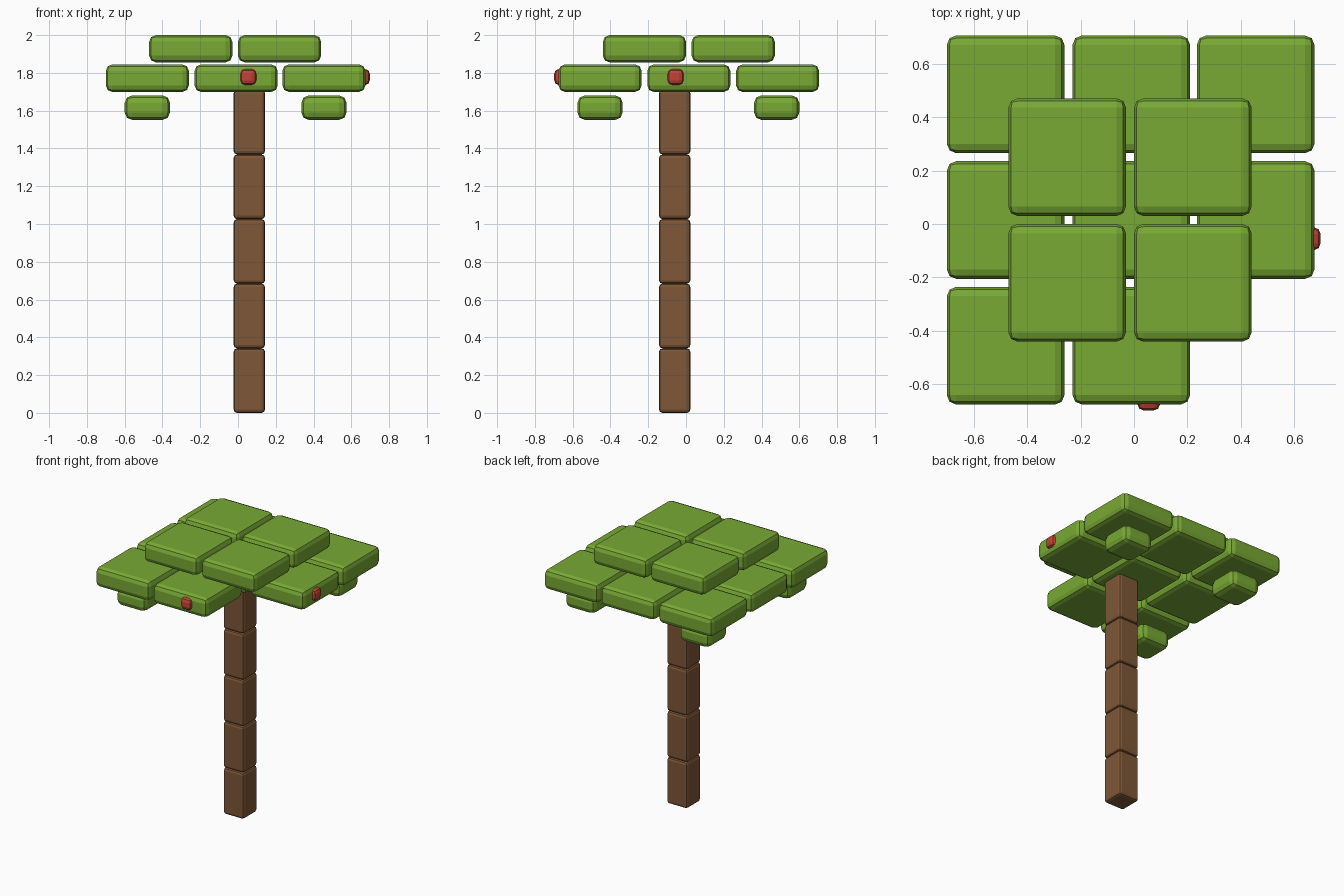
import bpy, bmesh

cube = bpy.data.objects.get("Cube")
if cube:
    bpy.data.objects.remove(cube)


def make_material(name, rgb):
    mat = bpy.data.materials.new(name)
    mat.use_nodes = True
    color = (*rgb, 1)
    mat.diffuse_color = color
    mat.node_tree.nodes["Principled BSDF"].inputs["Base Color"].default_value = color
    return mat


leaf = make_material("leaf green", (0.19, 0.40, 0.035))
bark = make_material("bark brown", (0.21, 0.095, 0.038))
red = make_material("fruit red", (0.55, 0.055, 0.035))


def block(name, center, size, bevel, mat):
    """Box with edges rounded in two flat steps."""
    bm = bmesh.new()
    bmesh.ops.create_cube(bm, size=1)
    bmesh.ops.scale(bm, vec=size, verts=bm.verts)
    bmesh.ops.bevel(bm, geom=bm.edges[:], offset=bevel, segments=2,
                    profile=0.5, affect='EDGES', clamp_overlap=True)
    mesh = bpy.data.meshes.new(name)
    bm.to_mesh(mesh)
    bm.free()
    mesh.materials.append(mat)
    obj = bpy.data.objects.new(name, mesh)
    obj.location = center
    bpy.context.collection.objects.link(obj)
    return obj


# Trunk of stacked blocks
SEGMENTS, SEG_H = 5, 0.342
for i in range(SEGMENTS):
    block(f"trunk_block_{i + 1}", (0.06, -0.06, (i + 0.5) * SEG_H),
          (0.166, 0.166, SEG_H), 0.018, bark)

# Middle canopy: three by three tiles without the front left corner
COLS = (-0.48, -0.01, 0.455)
ROWS = (-0.455, 0.015, 0.485)
for i, x in enumerate(COLS):
    for j, y in enumerate(ROWS):
        if (i, j) != (2, 0):
            block(f"canopy_tile_{i}_{j}", (x, y, 1.772), (0.44, 0.44, 0.146), 0.035, leaf)

# Upper canopy: two by two tiles
for x in (-0.25, 0.22):
    for y in (-0.22, 0.25):
        block("upper_tile", (x, y, 1.928), (0.44, 0.44, 0.144), 0.035, leaf)

# Small leaf clumps hanging under three corners
for x, y in ((-0.48, -0.455), (-0.48, 0.48), (0.455, 0.48)):
    block("hanging_clump", (x, y, 1.616), (0.24, 0.24, 0.13), 0.04, leaf)

# Fruits on the front and left sides
block("front_fruit", (0.055, -0.665, 1.778), (0.086, 0.066, 0.086), 0.026, red)
block("left_fruit", (0.665, -0.055, 1.778), (0.066, 0.086, 0.086), 0.026, red)
